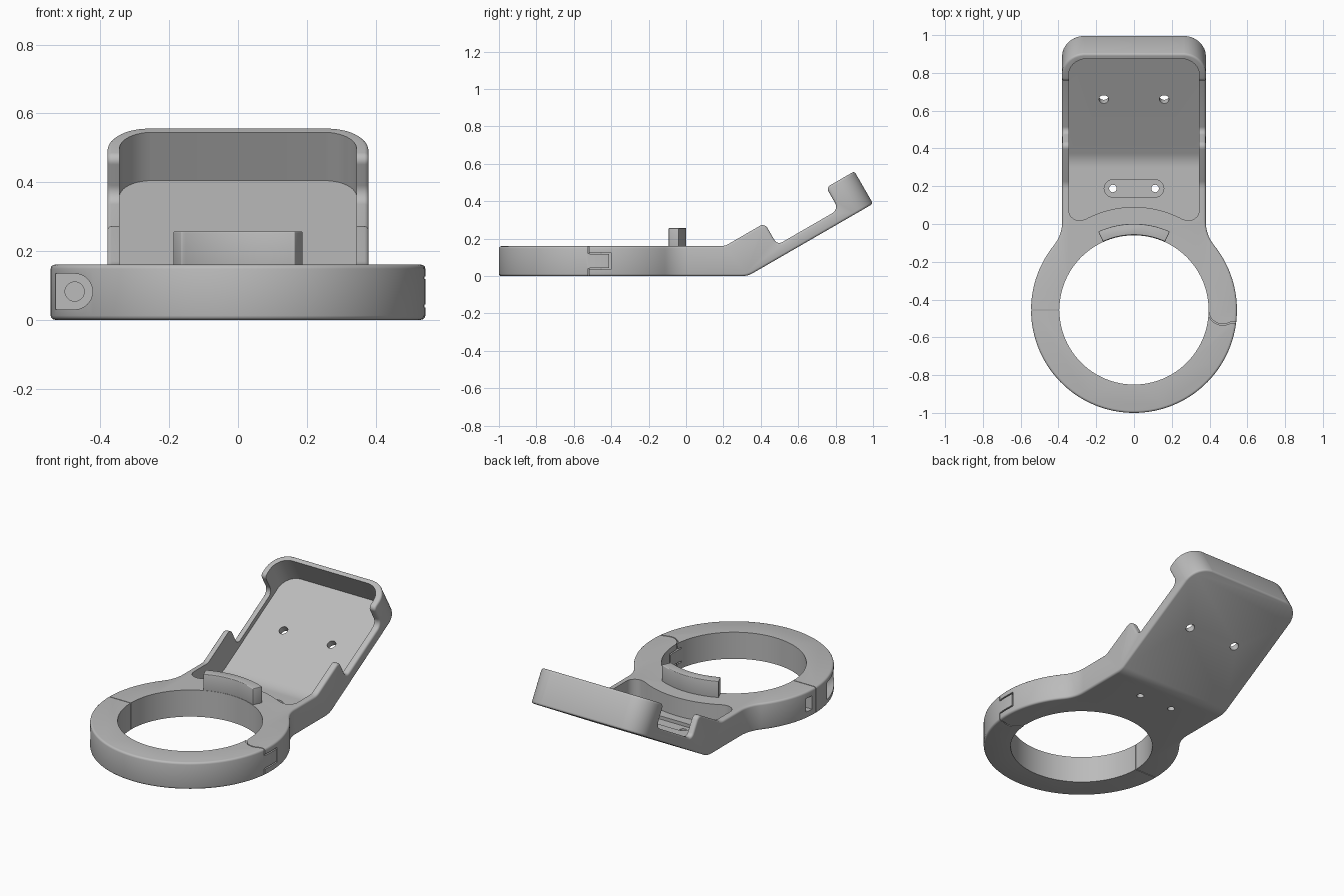
import bpy, bmesh
from math import sin, cos, radians, tan, pi
from mathutils import Matrix, Vector

cube = bpy.data.objects.get("Cube")
if cube:
    bpy.data.objects.remove(cube)

grey = bpy.data.materials.new("plain grey")
grey.use_nodes = True
colour = (0.5, 0.5, 0.5, 1)
grey.diffuse_color = colour
for node in grey.node_tree.nodes:
    if node.type == 'BSDF_PRINCIPLED':
        node.inputs["Base Color"].default_value = colour

# Frames: plan (x, y | z), side (y, z | x), front (x, z | y), tray (x, u | v)
HALF, T, RING_Y, RING_R, BORE_R = 0.38, 0.16, -0.455, 0.545, 0.395
BEND, TILT = 0.33, radians(30)
C, S = cos(TILT), sin(TILT)
PLAN = Matrix.Identity(4)
SIDE = Matrix(((0, 0, 1, 0), (1, 0, 0, 0), (0, 1, 0, 0), (0, 0, 0, 1)))
FRONT = Matrix(((1, 0, 0, 0), (0, 0, 1, 0), (0, 1, 0, 0), (0, 0, 0, 1)))
TRAY = Matrix(((1, 0, 0, 0), (0, C, -S, BEND), (0, S, C, 0), (0, 0, 0, 1)))


def uv(u, v, r=0):
    """Point of the tilted tray, in side coordinates, with a fillet radius."""
    return (BEND + u * C - v * S, u * S + v * C, r)


def arc(cx, cy, r, a0, a1, n):
    return [(cx + r * cos(radians(a0 + (a1 - a0) * i / n)),
             cy + r * sin(radians(a0 + (a1 - a0) * i / n))) for i in range(n + 1)]


def circle(cx, cy, r, n=32):
    return arc(cx, cy, r, 0, 360, n)[:-1]


def box(x0, x1, y0, y1):
    return [(x0, y0), (x1, y0), (x1, y1), (x0, y1)]


def fillet(points, n=8):
    """Round each corner (a, b, radius) of a closed polygon."""
    out = []
    for i, (a, b, r) in enumerate(points):
        p = Vector((a, b))
        if r == 0:
            out.append(tuple(p))
            continue
        d0 = (Vector(points[i - 1][:2]) - p).normalized()
        d1 = (Vector(points[(i + 1) % len(points)][:2]) - p).normalized()
        half = d0.angle(d1) / 2
        centre = p + (d0 + d1).normalized() * (r / sin(half))
        start = p + d0 * (r / tan(half)) - centre
        end = p + d1 * (r / tan(half)) - centre
        sweep = pi - 2 * half
        for k in range(n + 1):
            t = k / n
            q = (start * sin((1 - t) * sweep) + end * sin(t * sweep)) / sin(sweep)
            out.append(tuple(centre + q))
    return out


def prism(name, points, d0, d1, frame=PLAN):
    bm = bmesh.new()
    face = bm.faces.new([bm.verts.new((p[0], p[1], d0)) for p in points])
    new = bmesh.ops.extrude_face_region(bm, geom=[face])["geom"]
    bmesh.ops.translate(bm, vec=(0, 0, d1 - d0),
                        verts=[g for g in new if isinstance(g, bmesh.types.BMVert)])
    bm.transform(frame)
    bmesh.ops.recalc_face_normals(bm, faces=bm.faces[:])
    mesh = bpy.data.meshes.new(name)
    bm.to_mesh(mesh)
    bm.free()
    obj = bpy.data.objects.new(name, mesh)
    bpy.context.scene.collection.objects.link(obj)
    return obj


def bake(obj):
    bpy.context.view_layer.update()
    graph = bpy.context.evaluated_depsgraph_get()
    mesh = bpy.data.meshes.new_from_object(obj.evaluated_get(graph))
    obj.modifiers.clear()
    obj.data = mesh


def combine(obj, tool, operation='DIFFERENCE'):
    mod = obj.modifiers.new("cut", 'BOOLEAN')
    mod.operation, mod.solver, mod.object = operation, 'EXACT', tool
    bake(obj)
    bpy.data.objects.remove(tool)


def cut(obj, points, d0, d1, frame=PLAN):
    combine(obj, prism("cutter", points, d0, d1, frame))


def soften(obj, width):
    mod = obj.modifiers.new("bevel", 'BEVEL')
    mod.width, mod.segments = width, 3
    mod.limit_method, mod.angle_limit = 'ANGLE', radians(40)
    bake(obj)


def round_far_corners(obj, half, end, r):
    """Trim the two far corners of the tray."""
    for s in (1, -1):
        pts = [(half + 0.2, end - r - 0.06), (half + 0.006, end - r - 0.06)]
        pts += arc(half - r, end - r, r, 5, 85, 10)
        pts += [(half - r - 0.06, end + 0.006), (half - r - 0.06, end + 0.2),
                (half + 0.2, end + 0.2)]
        cut(obj, [(s * x, u) for x, u in pts], -0.5, 1.2, TRAY)


# Body: side profile crossed with the plan outline
profile = fillet([(-1.1, 0, 0), (BEND, 0, 0.12), uv(0.774, 0), uv(0.774, 0.2),
                  uv(0.6, 0.2, 0.025), uv(0.6, 0.065, 0.04), uv(0.22, 0.065, 0.03),
                  uv(0.22, 0.2, 0.03), uv(-0.026, 0.2, 0.08), (-1.1, T, 0)])
body = prism("ring_and_tray_body", profile, -0.7, 0.7, SIDE)
neck = arc(HALF + 0.2, 0.0126, 0.2, 180, 218.9, 12)
outline = [(HALF, 1.2)] + neck + arc(0, RING_Y, RING_R, 38.9, -218.9, 96)[1:-1]
outline += [(-x, y) for x, y in reversed(neck)] + [(-HALF, 1.2)]
combine(body, prism("outline", outline, -0.2, 0.9), 'INTERSECT')
round_far_corners(body, HALF, 0.774, 0.12)
soften(body, 0.012)

# Tray cavity, bounded in front by an arc around the ring
floor = fillet([(-0.3, 0.05, 0), (0.34, 0.05, 0.15), uv(0.744, 0.038),
                uv(0.744, 0.6), (-0.3, 0.9, 0)])
cavity = prism("cavity", floor, -0.5, 0.5, SIDE)
front_arc = [(x, y, 0) for x, y in arc(0, RING_Y, RING_R, 62, 118, 24)]
plan = fillet([(0.345, 1.3, 0), (0.345, 0.0, 0.055)] + front_arc
              + [(-0.345, 0.0, 0.055), (-0.345, 1.3, 0)])
combine(cavity, prism("cavity_plan", plan, -0.2, 1.2), 'INTERSECT')
round_far_corners(cavity, 0.345, 0.744, 0.095)
combine(body, cavity)

# Ring bore
cut(body, circle(0, RING_Y, BORE_R, 96), -0.2, 0.4)

# Connector slot, cable holes and tray screw holes
slot = arc(0.112, 0.188, 0.046, -90, 90, 12) + arc(-0.112, 0.188, 0.046, 90, 270, 12)
cut(body, slot, 0.03, 0.12)
for s in (1, -1):
    cut(body, circle(s * 0.112, 0.188, 0.02), -0.1, 0.1)
    cut(body, circle(s * 0.16, 0.403, 0.025), -0.1, 0.1, TRAY)

# Clasp: split line, nut pocket, screw recess and screw hole
cut(body, box(-0.7, -0.3, RING_Y - 0.002, RING_Y + 0.002), -0.1, 0.3)
cut(body, box(-0.7, -0.44, -0.42, -0.37), 0.04, 0.12)
recess = [(-0.7, 0.03)] + arc(-0.475, 0.082, 0.052, -90, 90, 16) + [(-0.7, 0.134)]
cut(body, recess, -1.2, -0.58, FRONT)
cut(body, circle(-0.475, 0.082, 0.028), -0.6, -0.39, FRONT)

# Hinge: rounded prong ends above and below a middle tongue
seam = arc(0.47, RING_Y, 0.075, 180, 300, 16) + [(0.62, -0.512), (0.62, -0.518)]
seam += arc(0.47, RING_Y, 0.081, 300, 180, 16)
for z0, z1 in ((-0.1, 0.04), (0.12, 0.3)):
    cut(body, seam, z0, z1)
for z in (0.036, 0.118):
    cut(body, box(0.35, 0.65, -0.515, -0.402), z, z + 0.008)
cut(body, box(0.35, 0.65, -0.412, -0.402), 0.038, 0.124)

# Curved rest standing on the ring edge
rest = prism("curved_rest", arc(0, RING_Y, 0.397, 65.5, 114.5, 24)
             + arc(0, RING_Y, 0.456, 114.5, 65.5, 24), T - 0.01, 0.257)
soften(rest, 0.004)

# Finish
for obj in (body, rest):
    obj.data.materials.clear()
    obj.data.materials.append(grey)
    bpy.ops.object.select_all(action='DESELECT')
    obj.select_set(True)
    bpy.context.view_layer.objects.active = obj
    bpy.ops.object.shade_smooth_by_angle(angle=radians(32))
